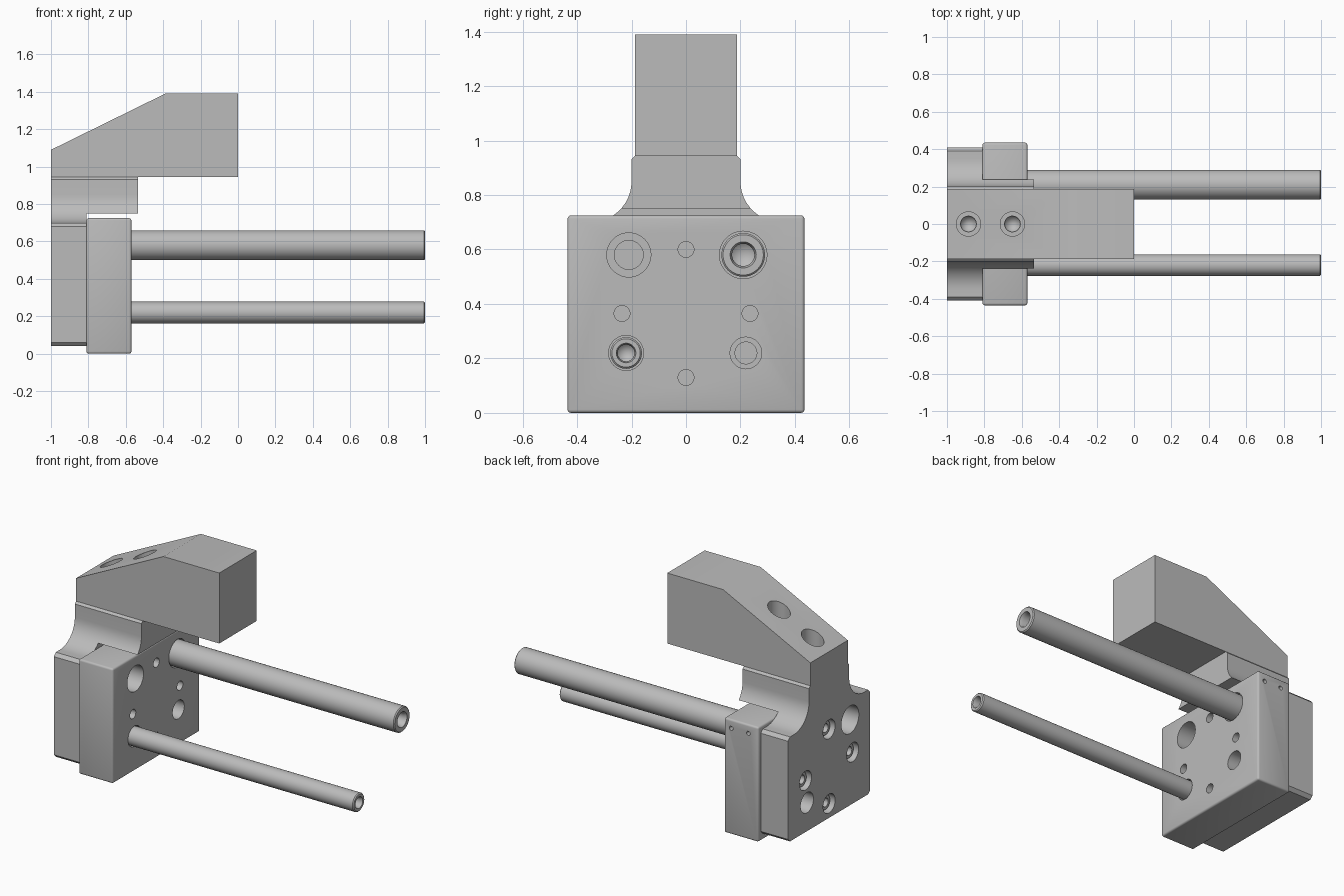
import bpy, bmesh, math
from mathutils import Vector, Matrix

if "Cube" in bpy.data.objects:
    bpy.data.objects.remove(bpy.data.objects["Cube"], do_unlink=True)

GREY = (0.5, 0.5, 0.5, 1)
steel = bpy.data.materials.new("steel_grey")
steel.use_nodes = True
steel.diffuse_color = GREY
steel.node_tree.nodes["Principled BSDF"].inputs["Base Color"].default_value = GREY

X, Y, Z = Vector((1, 0, 0)), Vector((0, 1, 0)), Vector((0, 0, 1))


def lathe(bm, profile, origin, axis, n=48):
    """Revolve (radius, distance) points about an axis; both ends lie on it."""
    m = Matrix.Translation(origin) @ axis.to_track_quat('Z', 'Y').to_matrix().to_4x4()
    rings = []
    for r, t in profile:
        count = n if r > 0 else 1
        rings.append([bm.verts.new(m @ Vector((r * math.cos(i * math.tau / n),
                                               r * math.sin(i * math.tau / n), t)))
                      for i in range(count)])
    for a, b in zip(rings, rings[1:]):
        for i in range(n):
            j = (i + 1) % n
            quad = [a[i % len(a)], a[j % len(a)], b[j % len(b)], b[i % len(b)]]
            bm.faces.new(list(dict.fromkeys(quad)))


def prism(bm, points, direction):
    """Extrude a closed outline along a direction."""
    face = bm.faces.new([bm.verts.new(p) for p in points])
    out = bmesh.ops.extrude_face_region(bm, geom=[face])
    bmesh.ops.translate(bm, vec=direction,
                        verts=[v for v in out["geom"] if isinstance(v, bmesh.types.BMVert)])


def box(bm, x0, x1, y0, y1, z0, z1):
    prism(bm, [(x0, y0, z0), (x0, y1, z0), (x0, y1, z1), (x0, y0, z1)], X * (x1 - x0))


def finish(name, bm, cutter=None, bevel=0):
    """Make the object, then apply its bevel and its holes."""
    objs = []
    for label, b in ((name, bm), (name + "_cutter", cutter)):
        if b is None:
            continue
        bmesh.ops.recalc_face_normals(b, faces=b.faces)
        mesh = bpy.data.meshes.new(label)
        b.to_mesh(mesh)
        b.free()
        mesh.materials.append(steel)
        objs.append(bpy.data.objects.new(label, mesh))
        bpy.context.collection.objects.link(objs[-1])
    ob = objs[0]
    bpy.ops.object.select_all(action='DESELECT')
    ob.select_set(True)
    bpy.context.view_layer.objects.active = ob
    if bevel:
        mod = ob.modifiers.new("bevel", 'BEVEL')
        mod.width, mod.segments = bevel, 3
        bpy.ops.object.modifier_apply(modifier="bevel")
    if cutter:
        objs[1].hide_render = True
        mod = ob.modifiers.new("holes", 'BOOLEAN')
        mod.object, mod.operation, mod.solver = objs[1], 'DIFFERENCE', 'EXACT'
        bpy.ops.object.modifier_apply(modifier="holes")
        bpy.data.objects.remove(objs[1], do_unlink=True)
    bpy.ops.object.shade_smooth_by_angle(angle=math.radians(30))
    return ob


# Shared hole positions (y, z)
BIG_ROD, SMALL_ROD = (0.21, 0.58), (-0.22, 0.22)
BIG_HOLE, SMALL_HOLE = (-0.21, 0.58), (0.22, 0.22)
SCREWS = [(0, 0.6), (-0.235, 0.365), (0.235, 0.365), (0, 0.13)]
FRONT, BACK = -0.57, -1.0


def drill(r, depth, r2=0, depth2=0):
    """Profile of a blind hole, with an optional narrower step."""
    step = [(r2, depth), (r2, depth + depth2), (0, depth + depth2)] if r2 else [(0, depth)]
    return [(0, -0.05), (r, -0.05), (r, depth)] + step


# Front plate: rod sockets, spare rod holes, screw holes and side pin holes
body, cut = bmesh.new(), bmesh.new()
box(body, -0.81, FRONT, -0.435, 0.435, 0, 0.725)
for (y, z), hole in [(BIG_ROD, drill(0.087, 0.03)), (SMALL_ROD, drill(0.064, 0.03)),
                     (BIG_HOLE, drill(0.081, 0.14, 0.053, 0.05)),
                     (SMALL_HOLE, drill(0.058, 0.14, 0.04, 0.05))]:
    lathe(cut, hole, (FRONT, y, z), -X)
for y, z in SCREWS:
    lathe(cut, drill(0.029, 0.08), (FRONT, y, z), -X, 32)
for x in (-0.62, -0.74):
    lathe(cut, drill(0.013, 0.04), (x, 0.435, 0.67), -Y, 24)
finish("front_plate", body, cut, 0.012)

# Back plate flowing through concave fillets into the overhanging neck
half = [(0.39, 0.04), (0.41, 0.06), (0.41, 0.68), (0.39, 0.70)]
for i in range(13):
    a = math.radians(90 * i / 12)
    half.append((0.35 - 0.15 * math.sin(a), 0.85 - 0.15 * math.cos(a)))
half += [(0.2, 0.932), (0.187, 0.945)]
outline = half + [(-y, z) for y, z in reversed(half)]
body, cut = bmesh.new(), bmesh.new()
prism(body, [(BACK, y, z) for y, z in outline], X * 0.465)
box(cut, -0.81, -0.4, -0.6, 0.6, -0.1, 0.75)
for y, z in SCREWS:
    lathe(cut, drill(0.06, 0.1), (BACK, y, z), X)
lathe(cut, drill(0.087, 0.16), (BACK, *BIG_HOLE), X)
lathe(cut, drill(0.064, 0.16), (BACK, *SMALL_HOLE), X)
finish("back_plate_and_neck", body, cut)

# Recessed socket screws in the back plate
for i, (y, z) in enumerate(SCREWS):
    bm = bmesh.new()
    lathe(bm, [(0, 0.06), (0.027, 0.05), (0.027, 0), (0.044, 0), (0.05, 0.008),
               (0.05, 0.085), (0, 0.085)], (BACK + 0.025, y, z), X, 32)
    finish(f"back_screw_{i + 1}", bm)

# Top jaw with sloped rear and two counterbored holes
body, cut = bmesh.new(), bmesh.new()
side = [(-1, 0.945), (0, 0.945), (0, 1.39), (-0.39, 1.39), (-1, 1.09)]
prism(body, [(x, -0.187, z) for x, z in side], Y * 0.374)
for x in (-0.885, -0.65):
    lathe(cut, [(0, 0), (0.033, 0.02), (0.042, 0.035), (0.042, 0.06),
                (0.065, 0.06), (0.065, 0.6), (0, 0.6)], (x, 0, 0.96), Z)
finish("top_jaw", body, cut)

# Guide rods with chamfered ends and blind bores
for name, (y, z), r, bore in (("large_guide_rod", BIG_ROD, 0.08, 0.048),
                              ("small_guide_rod", SMALL_ROD, 0.058, 0.036)):
    bm = bmesh.new()
    end = 1.62
    lathe(bm, [(0, 0), (r, 0), (r, end - 0.006), (r - 0.006, end), (bore, end),
               (bore * 0.85, end - 0.02), (bore * 0.85, end - 0.12), (0, end - 0.15)],
          (-0.62, y, z), X)
    finish(name, bm)
